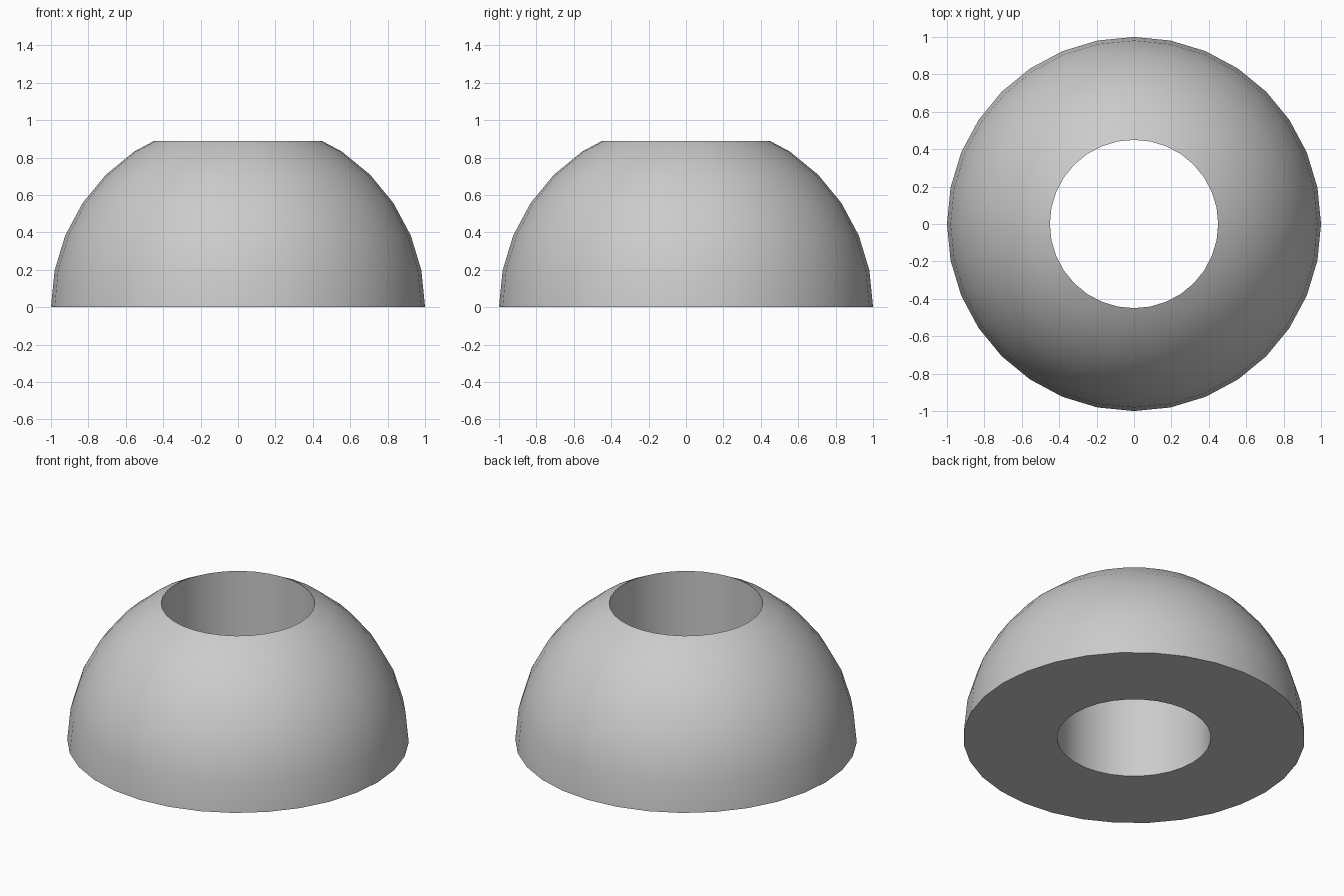
import bpy, bmesh, math

if "Cube" in bpy.data.objects:
    bpy.data.objects.remove(bpy.data.objects["Cube"])

SEGMENTS = 32
HOLE_R = 0.45
STEP = math.radians(11.25)

# Half-section: flat base, dome arc, then the rim where the bore cuts the dome
profile = [(HOLE_R, 0.0)]
profile += [(math.cos(i * STEP), math.sin(i * STEP)) for i in range(6)]
(r0, z0), (r1, z1) = profile[-1], (math.cos(6 * STEP), math.sin(6 * STEP))
t = (r0 - HOLE_R) / (r0 - r1)
profile.append((HOLE_R, z0 + t * (z1 - z0)))

# Revolve the closed section around z
bm = bmesh.new()
rings = []
for s in range(SEGMENTS):
    a = 2 * math.pi * s / SEGMENTS
    rings.append([bm.verts.new((r * math.cos(a), r * math.sin(a), z)) for r, z in profile])
n = len(profile)
for s in range(SEGMENTS):
    a, b = rings[s], rings[(s + 1) % SEGMENTS]
    for i in range(n):
        j = (i + 1) % n
        bm.faces.new((a[i], b[i], b[j], a[j]))
bmesh.ops.recalc_face_normals(bm, faces=bm.faces)

mesh = bpy.data.meshes.new("bored_dome")
bm.to_mesh(mesh)
bm.free()
dome = bpy.data.objects.new("bored_dome", mesh)
bpy.context.collection.objects.link(dome)

# Smooth dome and bore, crisp rims
bpy.context.view_layer.objects.active = dome
dome.select_set(True)
bpy.ops.object.shade_smooth_by_angle(angle=math.radians(30))
